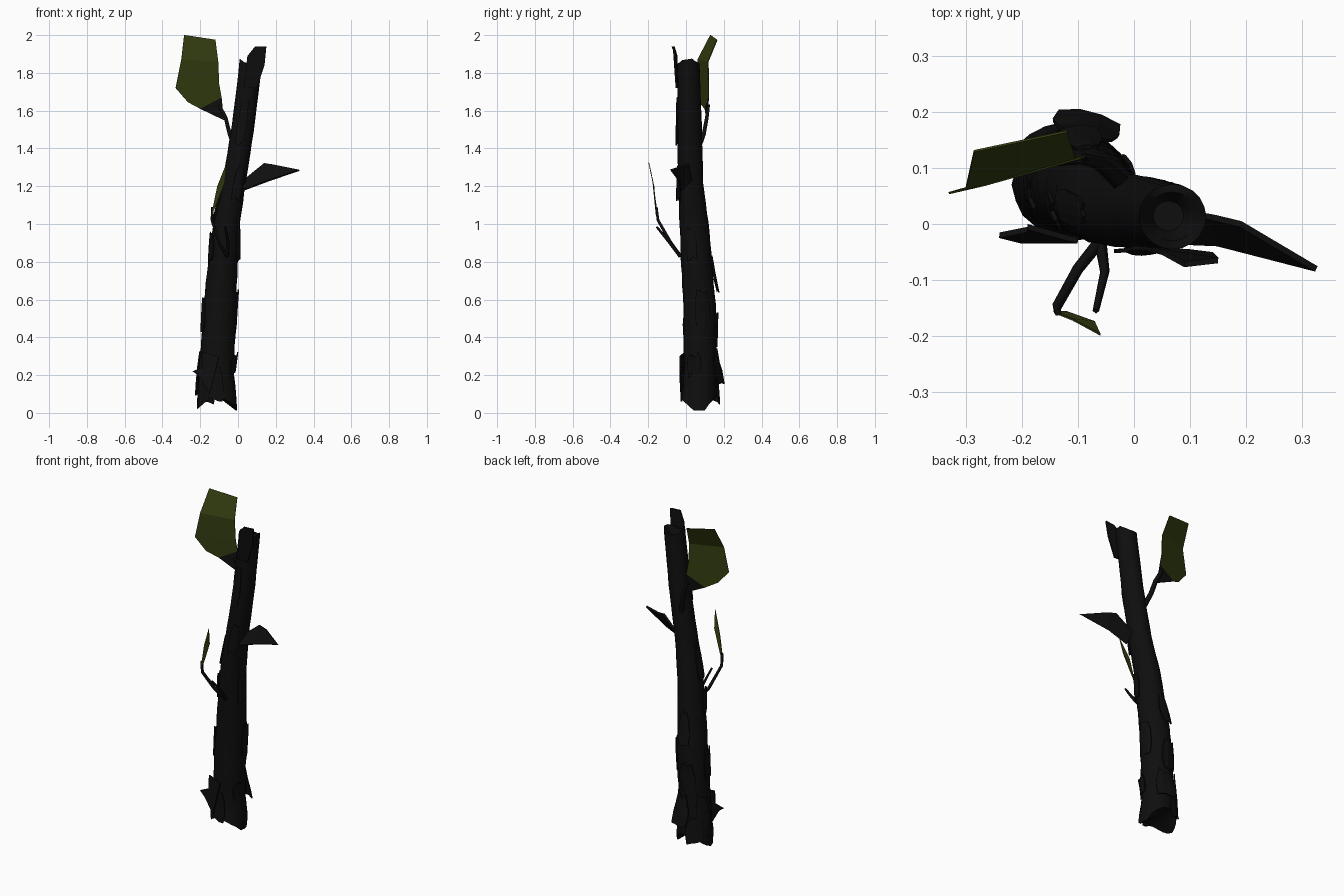
import bpy, bmesh, random
from math import sin, cos, pi, radians
from mathutils import Vector

random.seed(4)
cube = bpy.data.objects.get("Cube")
if cube:
    bpy.data.objects.remove(cube, do_unlink=True)


def material(name, colour):
    m = bpy.data.materials.new(name)
    m.use_nodes = True
    m.diffuse_color = (*colour, 1)
    bsdf = m.node_tree.nodes["Principled BSDF"]
    bsdf.inputs["Base Color"].default_value = (*colour, 1)
    bsdf.inputs["Roughness"].default_value = 0.9
    return m


BARK = material("dark bark", (0.0045, 0.0045, 0.0045))
LEAF = material("olive leaf", (0.033, 0.046, 0.005))


def make(name, verts, faces, mat, thick=0.0, smooth=False):
    mesh = bpy.data.meshes.new(name)
    bm = bmesh.new()
    vs = [bm.verts.new(v) for v in verts]
    for f in faces:
        bm.faces.new([vs[i] for i in f])
    bmesh.ops.recalc_face_normals(bm, faces=bm.faces)
    bm.to_mesh(mesh)
    bm.free()
    mesh.materials.append(mat)
    ob = bpy.data.objects.new(name, mesh)
    bpy.context.collection.objects.link(ob)
    if thick:
        mod = ob.modifiers.new("thickness", "SOLIDIFY")
        mod.thickness, mod.offset = thick, 0
    if smooth:
        bpy.ops.object.select_all(action="DESELECT")
        ob.select_set(True)
        bpy.context.view_layer.objects.active = ob
        bpy.ops.object.shade_smooth_by_angle(angle=radians(40))
    return ob


# Trunk sections: height, centre x, centre y, radius x, radius y
SECTIONS = [(0.04, -.11, .07, .108, .095), (0.2, -.115, .075, .095, .088),
            (0.6, -.095, .07, .085, .086), (1.0, -.06, .042, .07, .077),
            (1.2, -.025, .025, .063, .067), (1.5, .025, .02, .06, .064),
            (1.87, .07, .013, .06, .058)]


def trunk_point(z, angle, scale=1.0):
    for a, b in zip(SECTIONS, SECTIONS[1:]):
        if z <= b[0]:
            break
    t = (z - a[0]) / (b[0] - a[0])
    cx, cy, rx, ry = (p + (q - p) * t for p, q in zip(a[1:], b[1:]))
    return Vector((cx + rx * scale * cos(angle), cy + ry * scale * sin(angle), z))


# Trunk with a forked foot and a hollow broken top
SIDES, ROWS = 20, 34
verts, faces = [], []
for i in range(ROWS + 1):
    t = i / ROWS
    rough = 0.035 * (1 - t) + 0.008
    for j in range(SIDES):
        a = 2 * pi * j / SIDES
        z = 0.04 + 1.82 * t
        p = trunk_point(z, a, 1 + random.uniform(-rough, rough))
        if i == 0:
            p.z = 0.055 - 0.035 * cos(2 * a) + 0.01 * sin(a)
            if cos(a) > 0.9:
                p.z = 0.012
        if i == ROWS:
            p.z += 0.016 * cos(2 * a) + random.uniform(-.006, .006)
        verts.append(p)
for scale, z in ((0.75, 1.85), (0.45, 1.80)):
    verts += [trunk_point(z, 2 * pi * j / SIDES, scale) for j in range(SIDES)]
for i in range(ROWS + 2):
    for j in range(SIDES):
        k = (j + 1) % SIDES
        faces.append((i * SIDES + j, i * SIDES + k, (i + 1) * SIDES + k, (i + 1) * SIDES + j))
faces.append([(ROWS + 2) * SIDES + j for j in range(SIDES)])
verts.append(Vector((-.125, .07, .1)))
faces += [(len(verts) - 1, (j + 1) % SIDES, j) for j in range(SIDES)]
make("trunk", verts, faces, BARK, smooth=True)


# Loose bark: curved patches peeling away at one end
def bark_flake(name, z0, z1, degrees, spread, lift0, lift1):
    vs, fs = [], []
    for i in range(4):
        t = i / 3
        width = spread * (0.45 + 0.55 * sin(pi * (0.2 + 0.7 * t)))
        for j in range(4):
            a = radians(degrees + width * (j / 3 - 0.5))
            lift = lift0 + (lift1 - lift0) * t
            z = z0 + (z1 - z0) * t + random.uniform(-.015, .015)
            vs.append(trunk_point(z, a, 1.03 + lift))
    for i in range(3):
        for j in range(3):
            k = i * 4 + j
            fs.append((k, k + 1, k + 5, k + 4))
    make(name, vs, fs, BARK, 0.007)


FLAKES = [(.16, .33, 75, 60, .4, 0), (.1, .34, 150, 50, .08, .02),
          (.64, .82, 95, 45, .22, 0), (.36, .52, 100, 60, 0, .1),
          (.2, .31, 340, 50, 0, .14), (.07, .24, 265, 50, 0, .1),
          (.45, .64, 10, 50, 0, .09), (.42, .6, 190, 50, 0, .06),
          (.8, .95, 200, 50, 0, .12), (.82, .98, 345, 40, .1, 0),
          (1.42, 1.66, 265, 45, .12, .02), (1.0, 1.2, 185, 45, .08, 0),
          (.06, .2, 120, 55, .12, 0), (1.13, 1.3, 290, 45, .1, .02)]
for n, f in enumerate(FLAKES):
    bark_flake(f"bark_flake_{n + 1}", *f)

# Splinter standing above the broken top
make("top_splinter", [(.03, -.045, 1.72), (.1, -.05, 1.72), (.14, -.055, 1.84),
                      (.15, -.065, 1.94), (.09, -.072, 1.94), (.05, -.05, 1.89)],
     [range(6)], BARK, 0.01)

# Curled splinter near the foot
make("foot_splinter", [(-.15, -.025, .1), (-.1, -.03, .3), (-.19, -.005, .32),
                       (-.19, -.01, .24), (-.24, -.02, .22), (-.2, -.03, .19)],
     [range(6)], BARK, 0.01)

# Pointed side stub
make("side_stub", [(.03, .03, 1.23), (.14, .012, 1.32), (.19, 0, 1.312),
                   (.325, -.08, 1.285), (.15, -.035, 1.225), (.03, -.03, 1.18)],
     [(0, 1, 4, 5), (1, 2, 4), (2, 3, 4)], BARK, 0.012)


# Thin tapered twigs
def twig(name, path, r0, r1):
    curve = bpy.data.curves.new(name, "CURVE")
    curve.dimensions, curve.bevel_depth, curve.bevel_resolution = "3D", 1, 0
    curve.use_fill_caps = True
    s = curve.splines.new("POLY")
    s.points.add(len(path) - 1)
    for i, p in enumerate(path):
        s.points[i].co = (*p, 1)
        s.points[i].radius = r0 + (r1 - r0) * i / (len(path) - 1)
    curve.materials.append(BARK)
    bpy.context.collection.objects.link(bpy.data.objects.new(name, curve))


twig("long_twig", [(-.06, -.03, .83), (-.1, -.08, .9), (-.138, -.148, 1.02),
                   (-.135, -.157, 1.09)], .011, .008)
twig("short_twig", [(-.06, -.03, .83), (-.052, -.085, .9), (-.068, -.155, .985)], .011, .006)
twig("leaf_stem", [(-.01, .06, 1.38), (-.045, .095, 1.48), (-.065, .11, 1.56),
                   (-.1, .118, 1.63)], .016, .012)

# Narrow leaf on the long twig
make("narrow_leaf", [(-.143, -.157, 1.04), (-.12, -.157, 1.09), (-.07, -.175, 1.22),
                     (-.06, -.197, 1.325), (-.11, -.17, 1.2)],
     [(0, 1, 2, 4), (2, 3, 4)], LEAF, 0.004)

# Broad leaf, folded across the middle, with a dark base
leaf = make("broad_leaf", [(-.285, .13, 2.0), (-.12, .165, 1.975), (-.105, .118, 1.86),
                           (-.3, .062, 1.87), (-.1, .12, 1.74), (-.33, .055, 1.72),
                           (-.087, .12, 1.67), (-.2, .1, 1.61), (-.265, .07, 1.645),
                           (-.075, .11, 1.55)],
            [(0, 1, 2, 3), (3, 2, 4, 5), (5, 4, 6, 7, 8), (7, 6, 9)], LEAF, 0.004)
leaf.data.materials.append(BARK)
for f in leaf.data.polygons:
    f.material_index = int(f.center.z < 1.63)
